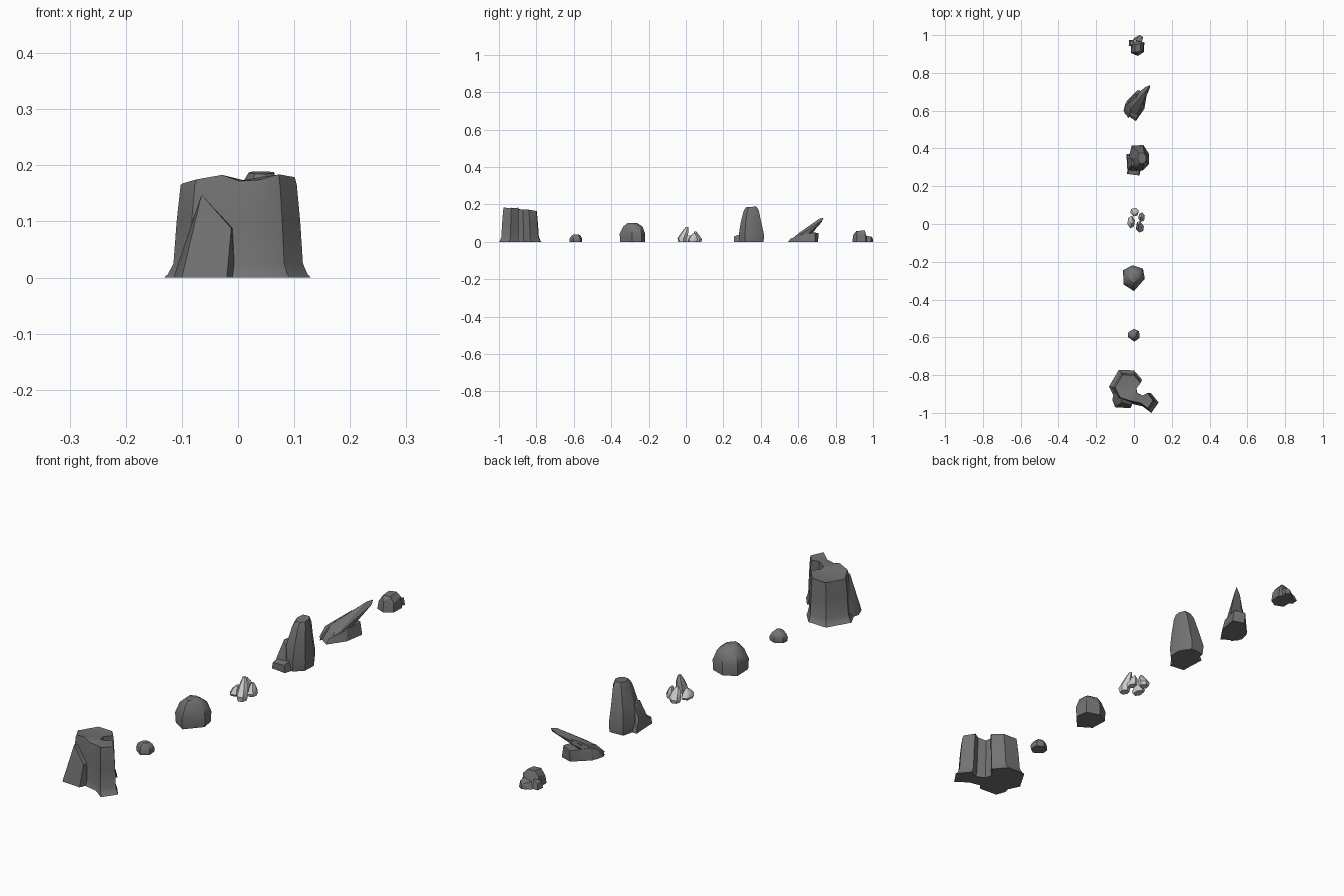
import bpy, bmesh, math

dark = bpy.data.materials.new("dark_stone")
dark.diffuse_color = (0.17, 0.17, 0.17, 1)
light = bpy.data.materials.new("pale_stone")
light.diffuse_color = (0.6, 0.6, 0.6, 1)


def finish(name, bm, mat, angle):
    bmesh.ops.recalc_face_normals(bm, faces=bm.faces)
    me = bpy.data.meshes.new(name)
    bm.to_mesh(me)
    bm.free()
    ob = bpy.data.objects.new(name, me)
    bpy.context.collection.objects.link(ob)
    me.materials.append(mat)
    bpy.ops.object.select_all(action='DESELECT')
    ob.select_set(True)
    bpy.context.view_layer.objects.active = ob
    bpy.ops.object.shade_smooth_by_angle(angle=math.radians(angle))
    return ob


def loft(name, outline, rings, heights=None, mat=dark, angle=35):
    """Stack scaled copies of an outline; ring = (z, scale, dx, dy, slope_x, slope_y)."""
    bm = bmesh.new()
    n = len(outline)
    cx = sum(p[0] for p in outline) / n
    cy = sum(p[1] for p in outline) / n
    rows = []
    for k, ring in enumerate(rings):
        z, s, dx, dy, sx, sy = (tuple(ring) + (0,) * 6)[:6]
        row = []
        for i, (x, y) in enumerate(outline):
            u, v = (x - cx) * s, (y - cy) * s
            h = z + sx * u + sy * v
            if heights and k == len(rings) - 1:
                h = heights[i]
            row.append(bm.verts.new((cx + u + dx, cy + v + dy, h)))
        rows.append(row)
    for a, b in zip(rows, rows[1:]):
        for i in range(n):
            j = (i + 1) % n
            bm.faces.new((a[i], a[j], b[j], b[i]))
    bm.faces.new(rows[0][::-1])
    top = bm.faces.new(rows[-1])
    bmesh.ops.triangulate(bm, faces=[top])
    return finish(name, bm, mat, angle)


def hull(name, pts, mat=dark, angle=25):
    """Angular shard: the convex hull of a few corner points."""
    bm = bmesh.new()
    for p in pts:
        bm.verts.new(p)
    r = bmesh.ops.convex_hull(bm, input=bm.verts)
    bmesh.ops.delete(bm, geom=list({g for g in r["geom_interior"] if isinstance(g, bmesh.types.BMVert)}),
                     context='VERTS')
    bmesh.ops.dissolve_limit(bm, angle_limit=0.03, verts=bm.verts, edges=bm.edges)
    return finish(name, bm, mat, angle)


# Fluted cliff with a flared foot, and the shard leaning on its front
loft("cliff",
     [(-0.08, -0.772), (0.0, -0.775), (0.043, -0.825), (0.012, -0.865), (0.018, -0.895),
      (0.055, -0.912), (0.09, -0.895), (0.13, -0.945), (0.092, -1.0), (0.045, -0.965),
      (0.0, -0.955), (-0.04, -0.945), (-0.1, -0.925), (-0.132, -0.86)],
     [(0, 1), (0.006, 0.95), (0.025, 0.88), (0.1, 0.84), (0.165, 0.79), (0.18, 0.76)],
     heights=[0.162, 0.165, 0.172, 0.172, 0.172, 0.18, 0.183, 0.179, 0.184, 0.174,
              0.172, 0.183, 0.175, 0.168])
hull("cliff_front_shard",
     [(-0.115, -0.93, 0), (-0.1, -0.97, 0), (-0.02, -0.975, 0), (-0.005, -0.94, 0),
      (-0.098, -0.93, 0.03), (-0.09, -0.955, 0.03), (-0.02, -0.965, 0.03), (-0.01, -0.945, 0.088),
      (-0.012, -0.962, 0.088), (-0.065, -0.945, 0.148), (-0.065, -0.915, 0.14),
      (-0.105, -0.89, 0), (-0.085, -0.9, 0.09)])

# Pebble and boulder
loft("pebble",
     [(-0.03, -0.572), (0.0, -0.556), (0.027, -0.567), (0.03, -0.603), (0.002, -0.623), (-0.033, -0.598)],
     [(0, 0.96), (0.016, 1), (0.031, 0.78, -0.002, 0.001), (0.04, 0.4)], angle=40)
loft("boulder",
     [(-0.058, -0.245), (-0.008, -0.218), (0.048, -0.237), (0.057, -0.29), (0.0, -0.355), (-0.055, -0.32)],
     [(0, 0.96), (0.042, 1), (0.082, 0.75, 0, 0.0), (0.1, 0.38, 0, -0.006)], angle=40)


# Cluster of pale stones leaning towards each other
def stone(name, x, y, rx, ry, h, lx, ly):
    oct_ = [(x + rx * math.cos(a), y + ry * math.sin(a))
            for a in (0.3 + i * math.tau / 6 for i in range(6))]
    loft(name, oct_, [(0, 0.8), (h * 0.25, 1), (h * 0.65, 0.72, lx * 0.6, ly * 0.6),
                      (h, 0.28, lx, ly)], mat=light, angle=45)


for spec in [("pale_stone_tall", 0.032, -0.02, 0.022, 0.026, 0.08, -0.008, 0.026),
             ("pale_stone_left", -0.015, 0.01, 0.021, 0.034, 0.035, 0.004, 0.0),
             ("pale_stone_back", 0.003, 0.065, 0.024, 0.022, 0.055, 0.0, -0.016),
             ("pale_stone_right", 0.04, 0.036, 0.018, 0.026, 0.045, -0.006, 0.006)]:
    stone(*spec)

# Standing stone with two slabs at its foot
loft("standing_stone",
     [(-0.012, 0.415), (0.05, 0.418), (0.08, 0.37), (0.078, 0.315), (0.045, 0.282),
      (0.0, 0.285), (-0.028, 0.35)],
     [(0, 0.95), (0.035, 1), (0.1, 0.82, 0.004, -0.002), (0.165, 0.6, 0.01, 0),
      (0.187, 0.42, 0.013, 0.0, 0, 0.08)], angle=35)
hull("standing_stone_slab",
     [(-0.035, 0.28, 0), (-0.04, 0.37, 0), (0.02, 0.275, 0), (0.0, 0.37, 0),
      (-0.03, 0.29, 0.04), (-0.035, 0.35, 0.05), (-0.012, 0.31, 0.105), (-0.012, 0.345, 0.1),
      (0.01, 0.29, 0.08), (0.015, 0.32, 0.1)])
hull("standing_stone_low_slab",
     [(-0.036, 0.265, 0), (0.028, 0.257, 0), (0.04, 0.3, 0), (-0.035, 0.31, 0),
      (-0.03, 0.264, 0.025), (0.025, 0.258, 0.03), (0.03, 0.295, 0.042), (-0.03, 0.3, 0.035)])

# Slanted spike on its block, with a smaller shard beside it
hull("spike_block",
     [(-0.05, 0.585, 0), (0.01, 0.545, 0), (0.055, 0.61, 0), (0.068, 0.69, 0), (0.02, 0.705, 0),
      (-0.04, 0.65, 0), (-0.04, 0.595, 0.02), (0.012, 0.56, 0.018), (0.05, 0.62, 0.04),
      (0.06, 0.69, 0.05), (0.02, 0.71, 0.045), (-0.03, 0.645, 0.045)])
hull("spike",
     [(-0.035, 0.585, 0), (0.012, 0.55, 0), (0.03, 0.61, 0.0), (-0.03, 0.64, 0.01),
      (-0.02, 0.61, 0.045), (0.018, 0.6, 0.045), (0.072, 0.715, 0.125), (0.085, 0.735, 0.128),
      (0.086, 0.725, 0.112), (0.06, 0.725, 0.105), (0.06, 0.67, 0.06), (-0.005, 0.67, 0.06)])
hull("spike_side_shard",
     [(-0.055, 0.6, 0), (-0.03, 0.56, 0), (-0.01, 0.6, 0), (-0.045, 0.64, 0),
      (-0.048, 0.62, 0.03), (-0.02, 0.6, 0.04), (0.022, 0.69, 0.085), (0.028, 0.695, 0.07),
      (0.0, 0.68, 0.055)])

# Small rock pile at the far end
hull("end_rock",
     [(-0.015, 0.905, 0), (0.02, 0.89, 0), (0.052, 0.91, 0), (0.055, 0.96, 0), (0.02, 0.975, 0),
      (-0.015, 0.955, 0), (-0.012, 0.908, 0.03), (0.02, 0.893, 0.035), (0.05, 0.915, 0.035),
      (0.05, 0.96, 0.045), (-0.01, 0.95, 0.045), (0.005, 0.91, 0.057), (0.035, 0.915, 0.058),
      (0.035, 0.955, 0.062), (0.005, 0.95, 0.06)])
hull("end_rock_back_chip",
     [(-0.005, 0.975, 0), (0.04, 0.96, 0), (0.048, 0.99, 0), (0.03, 1.0, 0), (0.0, 0.985, 0),
      (0.005, 0.972, 0.025), (0.042, 0.965, 0.032), (0.042, 0.99, 0.028), (0.03, 0.998, 0.02)])
hull("end_rock_side_chip",
     [(-0.028, 0.945, 0), (0.0, 0.935, 0), (0.0, 0.975, 0), (-0.025, 0.975, 0),
      (-0.022, 0.95, 0.025), (0.0, 0.94, 0.035), (0.0, 0.965, 0.032), (-0.02, 0.968, 0.022)])
